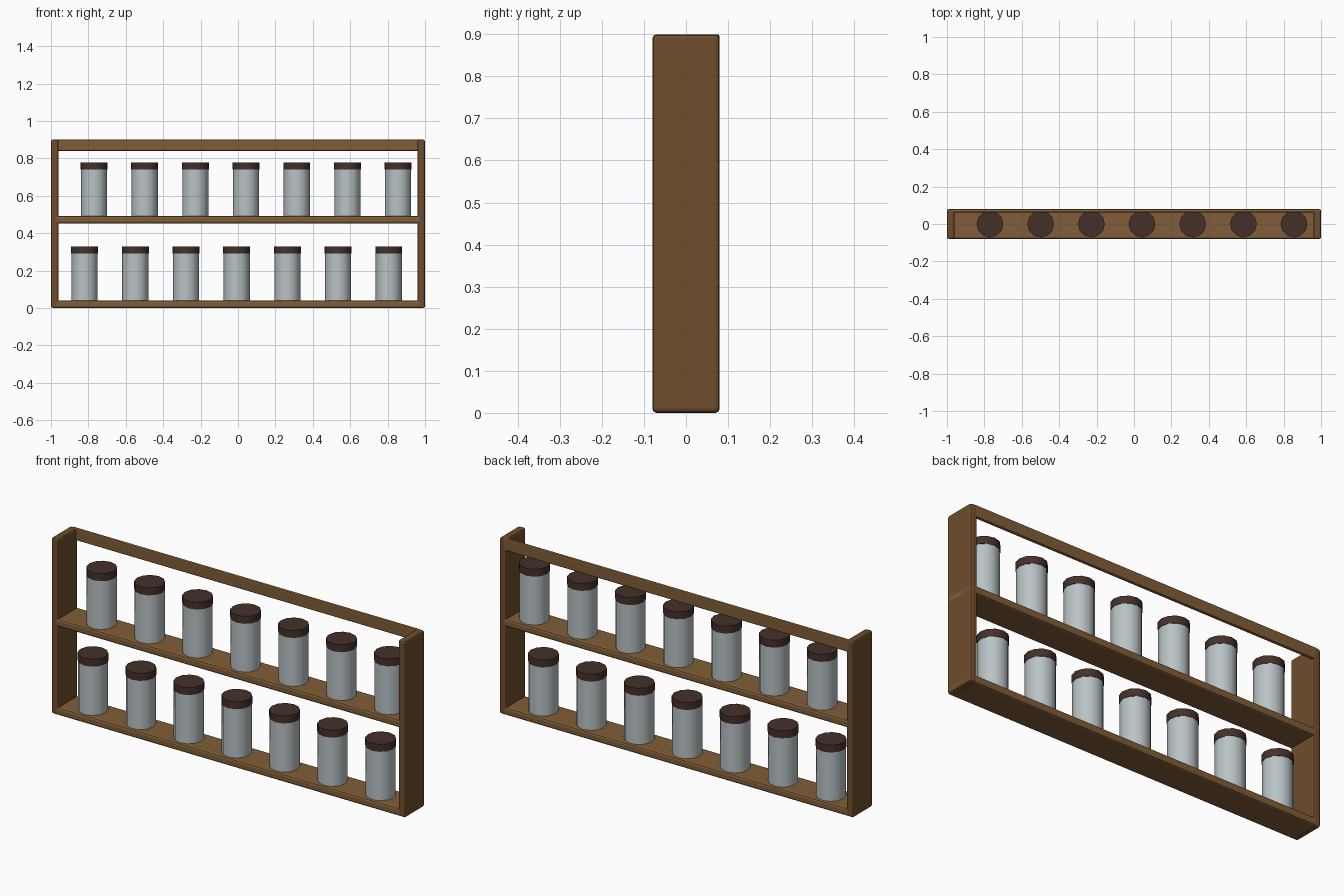
import bpy, math

if "Cube" in bpy.data.objects:
    bpy.data.objects.remove(bpy.data.objects["Cube"])


def material(name, rgb):
    m = bpy.data.materials.new(name)
    m.diffuse_color = (*rgb, 1)
    m.use_nodes = True
    m.node_tree.nodes["Principled BSDF"].inputs["Base Color"].default_value = m.diffuse_color
    return m


dark_wood = material("dark_wood", (0.16, 0.075, 0.025))
light_wood = material("light_wood", (0.22, 0.11, 0.038))
glass = material("glass", (0.48, 0.54, 0.56))
lid_brown = material("lid_brown", (0.06, 0.03, 0.022))


def board(name, x, y, z, mat, bevel=0.01):
    """Rounded board from (min, max) ranges on each axis."""
    bpy.ops.mesh.primitive_cube_add(
        size=1, location=[(r[0] + r[1]) / 2 for r in (x, y, z)])
    ob = bpy.context.object
    ob.name = name
    ob.scale = [r[1] - r[0] for r in (x, y, z)]
    bpy.ops.object.transform_apply(location=False, rotation=False, scale=True)
    mod = ob.modifiers.new("rounded_edges", 'BEVEL')
    mod.width, mod.segments = bevel, 2
    ob.data.materials.append(mat)


def cylinder(name, x, z0, z1, r, mat, sides):
    bpy.ops.mesh.primitive_cylinder_add(
        vertices=sides, radius=r, depth=z1 - z0, location=(x, 0, (z0 + z1) / 2))
    ob = bpy.context.object
    ob.name = name
    ob.data.materials.append(mat)
    bpy.ops.object.shade_smooth_by_angle(angle=math.radians(35))


# Frame: two sides, two through-shelves, back rail
D = (-0.08, 0.08)
board("left_side", (-1, -0.96), D, (0, 0.9), dark_wood)
board("right_side", (0.96, 1), D, (0, 0.9), dark_wood)
board("bottom_shelf", (-1, 1), D, (0, 0.04), light_wood)
board("middle_shelf", (-1, 1), D, (0.452, 0.492), light_wood)
board("top_back_rail", (-0.98, 0.98), (0.062, 0.08), (0.84, 0.9), light_wood, 0.006)

# Two rows of lidded jars, upper row shifted sideways
for row, x0, z in (("lower", -0.82, 0.04), ("upper", -0.77, 0.49)):
    for i in range(7):
        x = x0 + 0.271 * i
        cylinder(f"{row}_jar_{i + 1}", x, z, z + 0.25, 0.07, glass, 12)
        cylinder(f"{row}_lid_{i + 1}", x, z + 0.25, z + 0.288, 0.072, lid_brown, 12)
